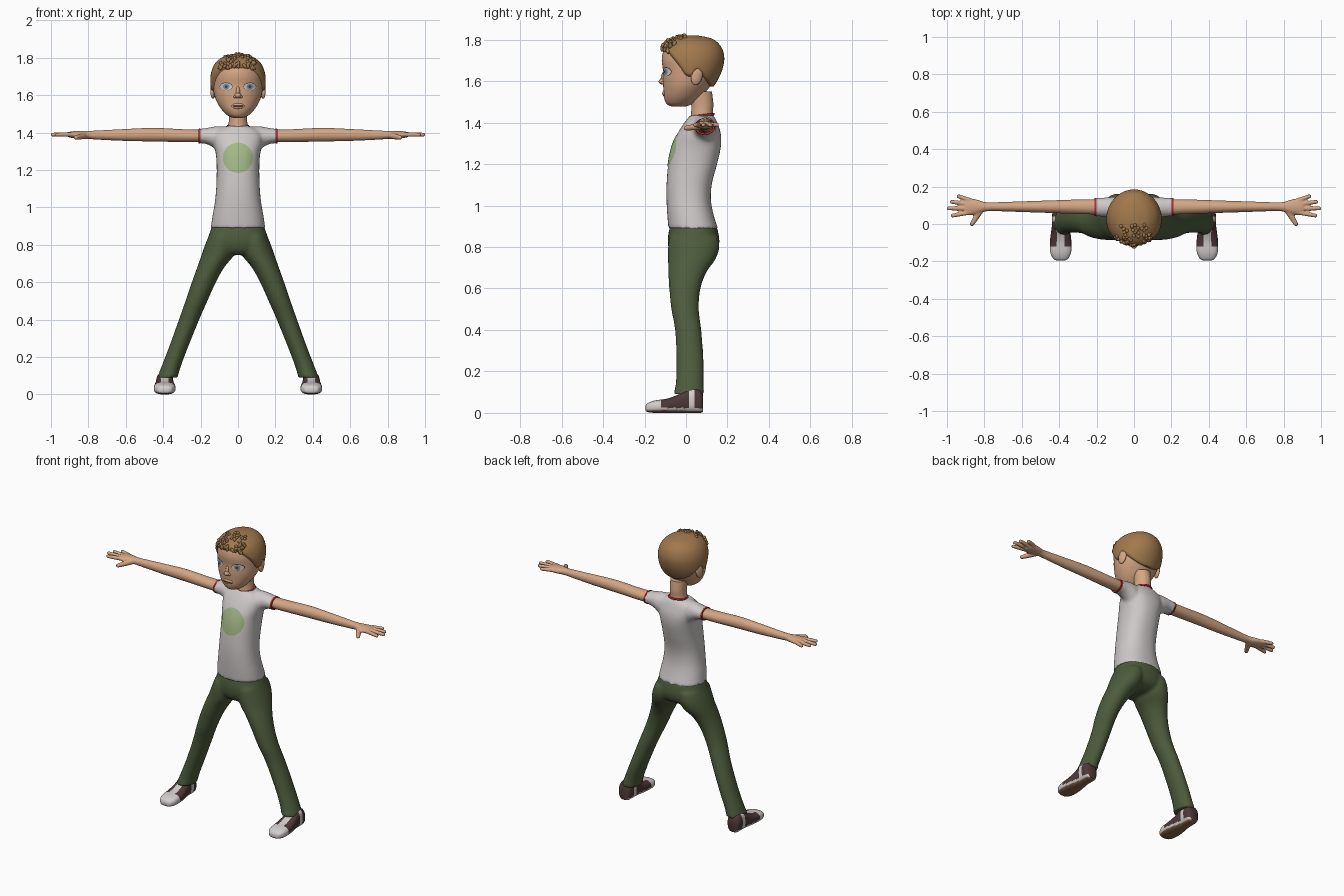
import bpy, bmesh, math, random
from mathutils import Vector, Matrix
from mathutils.bvhtree import BVHTree

if "Cube" in bpy.data.objects:
    bpy.data.objects.remove(bpy.data.objects["Cube"])

random.seed(4)


def material(name, r, g, b):
    m = bpy.data.materials.new(name)
    m.diffuse_color = (r, g, b, 1)
    m.use_nodes = True
    m.node_tree.nodes["Principled BSDF"].inputs["Base Color"].default_value = m.diffuse_color
    return m


SKIN = material("skin", 0.66, 0.38, 0.23)
HAIR = material("hair brown", 0.36, 0.19, 0.075)
SHIRT = material("shirt grey", 0.62, 0.58, 0.58)
GREEN = material("print green", 0.36, 0.48, 0.24)
RED = material("trim red", 0.45, 0.025, 0.025)
PANTS = material("trouser green", 0.075, 0.105, 0.045)
DARK = material("shoe dark", 0.075, 0.04, 0.04)
WHITE = material("off white", 0.65, 0.62, 0.61)
SOLE = material("sole brown", 0.24, 0.13, 0.07)
IRIS = material("iris blue grey", 0.22, 0.29, 0.36)


def loft(bm, rings, axis='z', n=32, sub=4, power=2.0, cap=True, matrix=None):
    """Smooth loft through rings (t, a0, a1, b0, b1) along an axis."""
    pts = [Vector(r) for r in rings]
    fine = []
    for i in range(len(pts) - 1):
        p0, p1, p2, p3 = (pts[max(i - 1, 0)], pts[i], pts[i + 1], pts[min(i + 2, len(pts) - 1)])
        for k in range(sub):
            u = k / sub
            fine.append(0.5 * (2 * p1 + (p2 - p0) * u + (2 * p0 - 5 * p1 + 4 * p2 - p3) * u * u
                               + (3 * p1 - p0 - 3 * p2 + p3) * u ** 3))
    fine.append(pts[-1])
    loops = []
    for t, a0, a1, b0, b1 in fine:
        loop = []
        for j in range(n):
            c, s = math.cos(2 * math.pi * j / n), math.sin(2 * math.pi * j / n)
            c = math.copysign(abs(c) ** (2 / power), c)
            s = math.copysign(abs(s) ** (2 / power), s)
            a, b = (a0 + a1) / 2 + c * (a1 - a0) / 2, (b0 + b1) / 2 + s * (b1 - b0) / 2
            co = Vector({'z': (a, b, t), 'x': (t, a, b), 'y': (a, t, b)}[axis])
            loop.append(bm.verts.new(matrix @ co if matrix else co))
        loops.append(loop)
    for l0, l1 in zip(loops, loops[1:]):
        for j in range(n):
            bm.faces.new((l0[j], l0[(j + 1) % n], l1[(j + 1) % n], l1[j]))
    bm.faces.new(loops[0])
    if cap:
        bm.faces.new(loops[-1])


def capsule(bm, p0, p1, r0, r1):
    p0, p1 = Vector(p0), Vector(p1)
    length = (p1 - p0).length
    m = Matrix.Translation(p0) @ (p1 - p0).to_track_quat('Z', 'Y').to_matrix().to_4x4()
    prof = [(0, r0), (length * 0.5, (r0 + r1) / 2), (length - r1, r1), (length - r1 * 0.3, r1 * 0.7), (length, r1 * 0.15)]
    loft(bm, [(t, -r, r, -r, r) for t, r in prof], n=12, sub=2, matrix=m)


def ball(bm, loc, size, rot=None):
    m = Matrix.Translation(loc) @ (rot or Matrix()) @ Matrix.Diagonal((*size, 1))
    bmesh.ops.create_uvsphere(bm, u_segments=20, v_segments=12, radius=1, matrix=m)


def finish(name, bm, mats, voxel=0, smooth=0, mirror=False, rule=None, closed=True):
    if closed:
        bmesh.ops.recalc_face_normals(bm, faces=bm.faces[:])
    bm.normal_update()
    if rule:
        for f in bm.faces:
            f.material_index = rule(f.calc_center_median(), f.normal)
    me = bpy.data.meshes.new(name)
    bm.to_mesh(me)
    bm.free()
    ob = bpy.data.objects.new(name, me)
    bpy.context.collection.objects.link(ob)
    for m in mats:
        me.materials.append(m)
    if voxel:
        r = ob.modifiers.new("blend", 'REMESH')
        r.mode, r.voxel_size = 'VOXEL', voxel
        s = ob.modifiers.new("soften", 'SMOOTH')
        s.factor, s.iterations = 0.5, smooth
    if mirror:
        ob.modifiers.new("mirror", 'MIRROR')
    if voxel or mirror:
        dg = bpy.context.evaluated_depsgraph_get()
        ob.data = bpy.data.meshes.new_from_object(ob.evaluated_get(dg))
        ob.modifiers.clear()
        if not ob.data.materials:
            for m in mats:
                ob.data.materials.append(m)
    ob.data.polygons.foreach_set("use_smooth", [True] * len(ob.data.polygons))
    ob.data.set_sharp_from_angle(angle=math.radians(50))
    return ob


def tree(ob):
    return BVHTree.FromPolygons([v.co for v in ob.data.vertices], [p.vertices[:] for p in ob.data.polygons])


def decal(name, target, cx, cz, rx, rz, mat, lift, mirror=False):
    """Thin elliptical plate projected from the front onto a target."""
    bm = bmesh.new()
    loft(bm, [(0, cx - rx * k, cx + rx * k, cz - rz * k, cz + rz * k) for k in (0.1, 0.4, 0.7, 1)],
         'y', n=40, sub=2, cap=False)
    for v in bm.verts:
        hit = target.ray_cast(Vector((v.co.x, -1, v.co.z)), Vector((0, 1, 0)))[0]
        v.co.y = (hit.y if hit else 0) - lift
    bm.normal_update()
    bmesh.ops.reverse_faces(bm, faces=[f for f in bm.faces if f.normal.y > 0])
    return finish(name, bm, [mat], mirror=mirror, closed=False)


# Shirt: torso and sleeves blended together
bm = bmesh.new()
torso = [(0.89, .146, -.085, .154), (0.95, .137, -.09, .135), (1.02, .125, -.094, .121), (1.10, .117, -.094, .124),
         (1.20, .114, -.086, .15), (1.28, .118, -.07, .168), (1.34, .13, -.045, .169), (1.39, .13, -.015, .155),
         (1.42, .1, .008, .142), (1.435, .06, .02, .132)]
loft(bm, [(z, -w, w, f, b) for z, w, f, b in torso], power=2.3)
sleeve = [(.04, .02, .14, 1.28, 1.433), (.1, .025, .145, 1.295, 1.434), (.14, .035, .143, 1.325, 1.43),
          (.175, .04, .14, 1.34, 1.423), (.209, .042, .139, 1.341, 1.42)]
for s in (1, -1):
    loft(bm, [(s * r[0], *r[1:]) for r in sleeve], 'x')
shirt = finish("shirt", bm, [SHIRT], 0.009, 5)
decal("shirt_print", tree(shirt), 0, 1.265, .081, .081, GREEN, .003)

# Red trims on the sleeves and collar
bm = bmesh.new()
loft(bm, [(.2, .041, .14, 1.34, 1.421), (.21, .042, .139, 1.341, 1.42)], 'x', sub=1)
finish("sleeve_trim", bm, [RED], mirror=True)
bpy.ops.mesh.primitive_torus_add(major_radius=.055, minor_radius=.006, major_segments=40, minor_segments=8,
                                 location=(0, .078, 1.434), rotation=(.12, 0, 0))
collar = bpy.context.object
collar.name = "collar_trim"
collar.data.materials.append(RED)
collar.data.shade_smooth()

# Trousers: hips and two spread legs blended together
bm = bmesh.new()
hips = [(.91, .134, -.074, .144), (.86, .153, -.086, .158), (.81, .165, -.087, .16), (.77, .13, -.075, .14), (.745, .07, -.05, .09)]
loft(bm, [(z, -w, w, f, b) for z, w, f, b in hips], power=2.3)
leg = [(.85, .02, .155, -.08, .155), (.80, .01, .176, -.087, .162), (.74, .025, .197, -.087, .142),
       (.68, .073, .218, -.086, .1), (.60, .118, .247, -.081, .07), (.50, .163, .281, -.071, .062),
       (.40, .207, .316, -.053, .074), (.25, .268, .37, -.046, .085), (.14, .309, .413, -.05, .085),
       (.09, .322, .432, -.062, .09)]
for s in (1, -1):
    loft(bm, [(z, s * a, s * b, f, k) for z, a, b, f, k in leg])
finish("trousers", bm, [PANTS], 0.009, 6)

# Shoes: one lofted shape, coloured by region
bm = bmesh.new()
shoe = [(-.195, .022, .012, .034), (-.185, .04, .004, .047), (-.15, .056, 0, .06), (-.09, .057, 0, .069),
        (-.04, .051, 0, .088), (0, .046, 0, .112), (.04, .046, 0, .118), (.07, .042, 0, .108), (.083, .03, .006, .085)]
loft(bm, [(y, .392 - w, .392 + w, z0, z1) for y, w, z0, z1 in shoe], 'y', n=48, sub=6, power=2.7)


def shoe_colour(c, n):
    if n.z < -.7 and c.z < .02:
        return 2
    tongue = abs(c.x - .392) < .022 and c.y < .01 and c.z > .04
    stripe = abs(c.y - .025) < .013
    return 1 if c.z < .024 or c.y < -.125 or tongue or stripe else 0


finish("shoes", bm, [DARK, WHITE, SOLE], mirror=True, rule=shoe_colour)

# Arms with palm, fingers and thumb
bm = bmesh.new()
arm = [(.18, .05, .132, 1.348, 1.415), (.3, .054, .131, 1.349, 1.418), (.45, .059, .126, 1.352, 1.425),
       (.6, .064, .121, 1.355, 1.419), (.75, .069, .116, 1.362, 1.411), (.80, .066, .118, 1.366, 1.409),
       (.84, .053, .13, 1.367, 1.409), (.88, .047, .137, 1.37, 1.407), (.905, .055, .13, 1.375, 1.403)]
loft(bm, arm, 'x')
for x0, y0, x1, y1 in ((.88, .127, .948, .152), (.885, .106, .985, .12), (.885, .083, 1.002, .084), (.88, .062, .98, .043)):
    capsule(bm, (x0, y0, 1.39), (x1, y1, 1.389), .013, .0105)
capsule(bm, (.82, .075, 1.383), (.872, -.01, 1.372), .018, .012)
finish("arms", bm, [SKIN], 0.005, 2, mirror=True)

# Head and neck
skull = [(1.478, .025, -.07, 0), (1.49, .054, -.093, .03), (1.52, .085, -.106, .07), (1.56, .111, -.109, .105),
         (1.60, .126, -.111, .135), (1.65, .134, -.111, .16), (1.70, .134, -.117, .172), (1.74, .124, -.111, .167),
         (1.77, .105, -.094, .15), (1.795, .07, -.058, .115), (1.808, .02, -.008, .05)]
skull_rings = [(z, -w, w, f, b) for z, w, f, b in skull]
bm = bmesh.new()
loft(bm, skull_rings, n=64, sub=6)
head = finish("head", bm, [SKIN])
face = tree(head)
bm = bmesh.new()
loft(bm, [(1.41, -.056, .056, .02, .135), (1.45, -.05, .05, .025, .13), (1.49, -.048, .048, .025, .132), (1.55, -.05, .05, .02, .125)])
finish("neck", bm, [SKIN])

# Nose, ears and lips
bm = bmesh.new()
ball(bm, (0, -.113, 1.598), (.017, .019, .014))
ball(bm, (0, -.107, 1.62), (.011, .014, .032), Matrix.Rotation(-.2, 4, 'X'))
for s in (1, -1):
    ball(bm, (s * .014, -.109, 1.592), (.01, .012, .008))
ball(bm, (0, -.104, 1.542), (.034, .01, .016))
finish("nose_and_lips", bm, [SKIN])
bm = bmesh.new()
ball(bm, (.133, .052, 1.625), (.014, .028, .045), Matrix.Rotation(.2, 4, 'Z') @ Matrix.Rotation(-.2, 4, 'X'))
finish("ears", bm, [SKIN], mirror=True)

# Eyes and mouth as thin plates on the face
decal("eye_rims", face, .064, 1.646, .034, .022, DARK, .001, True)
decal("eye_whites", face, .064, 1.645, .032, .0195, WHITE, .003, True)
decal("irises", face, .063, 1.645, .0165, .0165, IRIS, .005, True)
decal("pupils", face, .063, 1.645, .007, .007, DARK, .007, True)
bm = bmesh.new()
ball(bm, (0, -.113, 1.542), (.036, .003, .002))
finish("mouth_line", bm, [DARK])


# Hair: skull shape swelling above the hairline and sinking in below it
def hairline(y):
    pts = [(-1, 1.745), (-.09, 1.745), (-.03, 1.67), (0, 1.625), (.03, 1.62), (.05, 1.655), (.08, 1.625), (.13, 1.555), (1, 1.55)]
    for (a, za), (b, zb) in zip(pts, pts[1:]):
        if y <= b:
            return za + (zb - za) * (y - a) / (b - a)


bm = bmesh.new()
loft(bm, skull_rings, n=96, sub=9)
for v in bm.verts:
    d = max(-1, min(1, (v.co.z - hairline(v.co.y)) / .014))
    v.co += (v.co - Vector((0, .03, 1.66))).normalized() * .013 * d
bmesh.ops.delete(bm, geom=[v for v in bm.verts if v.co.z < hairline(v.co.y) - .03], context='VERTS')
hair = finish("hair", bm, [HAIR])
hair_tree = tree(hair)

# Short curls over the forehead and front crown
bm = bmesh.new()
for i in range(60):
    x = random.uniform(-.1, .1)
    if i < 36:
        z = random.uniform(1.75, 1.795) - 1.2 * x * x
        hit = hair_tree.ray_cast(Vector((x, -1, z)), Vector((0, 1, 0)))[0]
    else:
        hit = hair_tree.ray_cast(Vector((x * .7, random.uniform(-.07, 0), 3)), Vector((0, 0, -1)))[0]
    if hit:
        turn = Matrix.Rotation(random.uniform(-.8, .8), 4, 'Y') @ Matrix.Rotation(random.uniform(-.5, .5), 4, 'X')
        ball(bm, hit, (.009, .01, .016 if i < 36 else .009), turn)
finish("hair_curls", bm, [HAIR])
